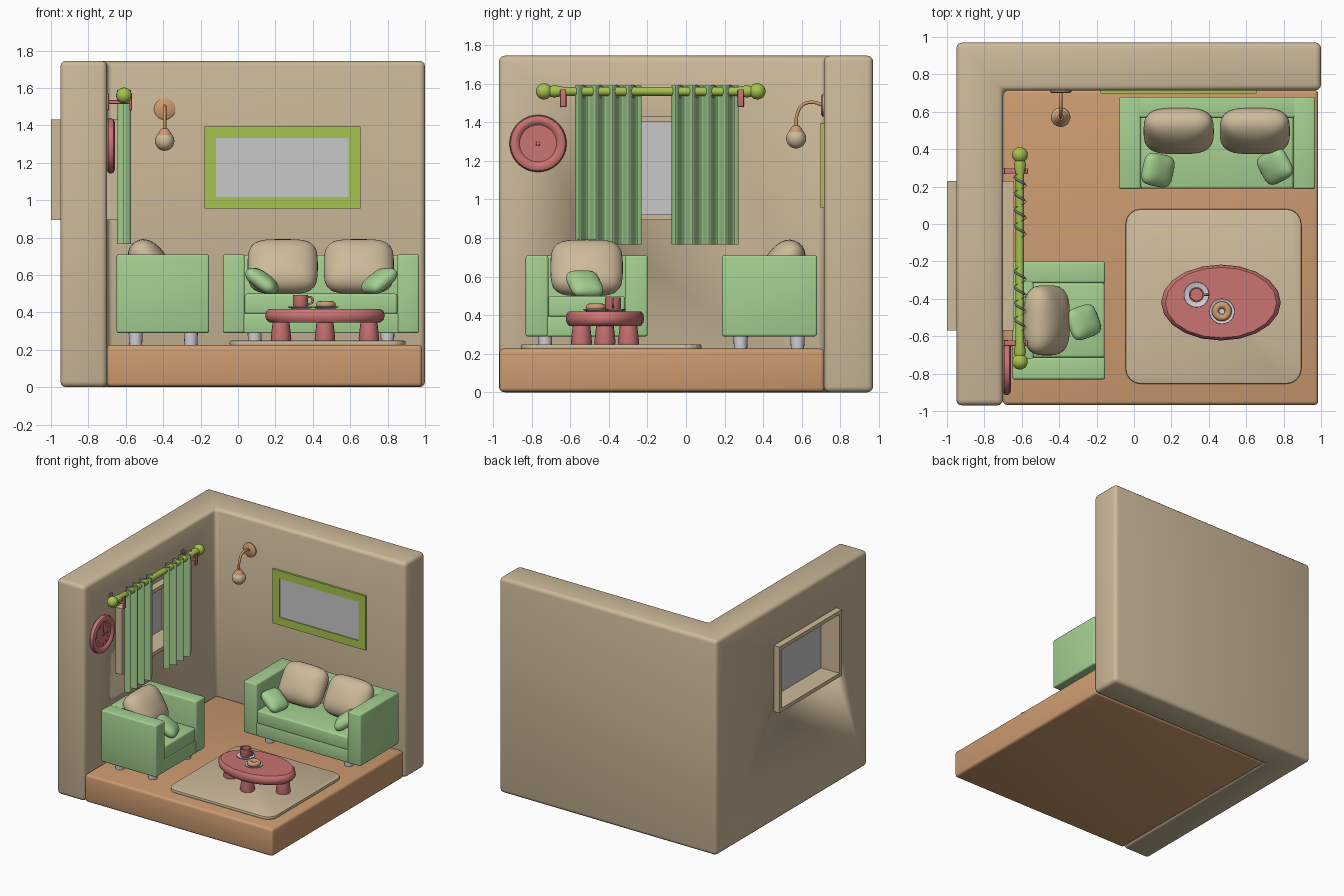
import bpy, bmesh, math
from mathutils import Matrix, Vector

if "Cube" in bpy.data.objects:
    bpy.data.objects.remove(bpy.data.objects["Cube"])

T = Matrix.Translation


def R(deg, axis):
    return Matrix.Rotation(math.radians(deg), 4, axis)


def material(name, rgb):
    m = bpy.data.materials.new(name)
    m.diffuse_color = [((c / 255 + 0.055) / 1.055) ** 2.4 for c in rgb] + [1]
    m.use_nodes = True
    m.node_tree.nodes["Principled BSDF"].inputs["Base Color"].default_value = m.diffuse_color
    return m


BEIGE = material("beige", (205, 186, 154))
WOOD = material("orange wood", (205, 155, 112))
GREEN = material("soft green", (165, 208, 145))
RED = material("dusty red", (203, 115, 115))
LIME = material("lime", (166, 195, 78))
GREY = material("pale grey", (202, 200, 202))
SILVER = material("silver", (208, 208, 214))


def finish(name, bm, mat, M=Matrix()):
    bm.transform(M)
    bmesh.ops.recalc_face_normals(bm, faces=bm.faces)
    me = bpy.data.meshes.new(name)
    bm.to_mesh(me)
    bm.free()
    me.materials.append(mat)
    me.polygons.foreach_set("use_smooth", [True] * len(me.polygons))
    me.set_sharp_from_angle(angle=math.radians(40))
    ob = bpy.data.objects.new(name, me)
    bpy.context.collection.objects.link(ob)
    return ob


def bevel(bm, w, seg=3):
    if w:
        bmesh.ops.bevel(bm, geom=bm.edges[:], offset=w, segments=seg, profile=0.5, affect='EDGES')


def boxes(name, spans, mat, bev=0.0, M=Matrix()):
    """One object from several (low corner, high corner) boxes."""
    bm = bmesh.new()
    for lo, hi in spans:
        lo, hi = Vector(lo), Vector(hi)
        S = Matrix.Diagonal((*(hi - lo), 1))
        bmesh.ops.create_cube(bm, size=1, matrix=T((lo + hi) / 2) @ S)
    bevel(bm, bev)
    return finish(name, bm, mat, M)


def prism(name, pts, z0, z1, mat, bev=0.0, seg=3):
    bm = bmesh.new()
    f = bm.faces.new([bm.verts.new((x, y, z0)) for x, y in pts])
    ext = bmesh.ops.extrude_face_region(bm, geom=[f])
    bmesh.ops.translate(bm, vec=(0, 0, z1 - z0), verts=[v for v in ext["geom"] if isinstance(v, bmesh.types.BMVert)])
    bevel(bm, bev, seg)
    return finish(name, bm, mat)


def lathe(name, prof, mat, M=Matrix(), seg=24):
    bm = bmesh.new()
    vs = [bm.verts.new((r, 0, z)) for r, z in prof]
    es = [bm.edges.new(p) for p in zip(vs, vs[1:])]
    bmesh.ops.spin(bm, geom=vs + es, cent=(0, 0, 0), axis=(0, 0, 1), angle=2 * math.pi, steps=seg)
    bmesh.ops.remove_doubles(bm, verts=bm.verts, dist=1e-5)
    return finish(name, bm, mat, M)


def arc(r, a0, a1, n, cr=0.0, cz=0.0):
    """Arc in the lathe plane, degrees from straight down."""
    out = []
    for i in range(n + 1):
        a = math.radians(a0 + (a1 - a0) * i / n)
        out.append((cr + r * math.sin(a), cz - r * math.cos(a)))
    return out


def tube(name, pts, r, mat):
    cu = bpy.data.curves.new(name, 'CURVE')
    cu.dimensions = '3D'
    cu.bevel_depth, cu.bevel_resolution, cu.use_fill_caps = r, 3, True
    sp = cu.splines.new('BEZIER')
    sp.bezier_points.add(len(pts) - 1)
    for b, p in zip(sp.bezier_points, pts):
        b.co = p
        b.handle_left_type = b.handle_right_type = 'AUTO'
    tmp = bpy.data.objects.new(name + "_path", cu)
    bm = bmesh.new()
    me = bpy.data.meshes.new_from_object(tmp)
    bm.from_mesh(me)
    bpy.data.objects.remove(tmp)
    bpy.data.meshes.remove(me)
    return finish(name, bm, mat)


def pillow(name, w, h, t, mat, M):
    """Puffy square pillow, thin along local z."""
    bm = bmesh.new()
    bmesh.ops.create_cube(bm, size=2)
    bmesh.ops.subdivide_edges(bm, edges=bm.edges[:], cuts=9, use_grid_fill=True)
    for v in bm.verts:
        u = [abs(c) for c in v.co]
        lo, hi = 0.2, 1.0
        for _ in range(24):
            s = (lo + hi) / 2
            val = ((u[0] * s) ** 4 + (u[1] * s) ** 4) ** 0.55 + (u[2] * s) ** 2.2
            lo, hi = (s, hi) if val < 1 else (lo, s)
        v.co = Vector((v.co.x * w, v.co.y * h, v.co.z * t)) * lo / 2
    return finish(name, bm, mat, M)


def ring_boxes(a0, a1, b0, b1, t, place):
    """Four bars of a rectangular frame; place maps (a, b, end) to a point."""
    bars = [(a0, a1, b0, b0 + t), (a0, a1, b1 - t, b1), (a0, a0 + t, b0 + t, b1 - t), (a1 - t, a1, b0 + t, b1 - t)]
    return [(place(p, r, 0), place(q, s, 1)) for p, q, r, s in bars]


# room shell: L-shaped walls with a window hole, and floor slab
walls = prism("walls", [(-0.95, -0.97), (-0.70, -0.97), (-0.70, 0.715), (1.0, 0.715), (1.0, 0.97), (-0.95, 0.97)],
              0, 1.745, BEIGE, 0.03)
cutter = boxes("window_cutter", [((-1.1, -0.56, 0.90), (-0.5, 0.22, 1.42))], BEIGE)
cutter.hide_render = True
mod = walls.modifiers.new("window_hole", 'BOOLEAN')
mod.object, mod.operation, mod.solver = cutter, 'DIFFERENCE', 'EXACT'
bpy.context.view_layer.objects.active = walls
bpy.ops.object.modifier_apply(modifier=mod.name)
bpy.data.objects.remove(cutter)
boxes("floor", [((-0.70, -0.967, 0.003), (0.985, 0.717, 0.226))], WOOD, 0.02)

# window and framed picture
boxes("window_frame", ring_boxes(-0.57, 0.23, 0.893, 1.43, 0.03, lambda a, b, e: ((-1.0, -0.642)[e], a, b)), BEIGE)
boxes("window_pane", [((-0.835, -0.55, 0.91), (-0.82, 0.21, 1.41))], GREY)
boxes("picture_frame", ring_boxes(-0.18, 0.655, 0.955, 1.395, 0.063, lambda a, b, e: (a, (0.698, 0.72)[e], b)), LIME)
boxes("picture_panel", [((-0.13, 0.706, 1.0), (0.6, 0.718, 1.35))], GREY)

# curtain rod with ball ends, brackets
end = arc(0.042, 0, 140, 9, 0, -0.553) + [(0.032, -0.50), (0.023, -0.45)]
lathe("curtain_rod", end + [(r, -z) for r, z in reversed(end)], LIME, T((-0.61, -0.183, 1.56)) @ R(-90, 'X'))
for y in (-0.637, 0.283):
    boxes("rod_bracket", [((-0.705, y - 0.017, 1.48), (-0.69, y + 0.017, 1.57)),
                          ((-0.70, y - 0.014, 1.515), (-0.57, y + 0.014, 1.535)),
                          ((-0.58, y - 0.015, 1.48), (-0.567, y + 0.015, 1.57))], RED, 0.003)

# wavy curtains with eyelets
for y0, y1 in ((-0.575, -0.23), (-0.075, 0.272)):
    bm = bmesh.new()
    n, half = 64, 0.004
    rows = []
    for side in (-half, half):
        for z in (0.765, 1.59):
            rows.append([bm.verts.new((-0.61 + side + 0.033 * math.sin(8 * math.pi * i / n),
                                       y0 + (y1 - y0) * i / n, z)) for i in range(n + 1)])
    a, b, c, d = rows
    for p, q in ((a, b), (c, d), (a, c), (b, d)):
        for i in range(n):
            bm.faces.new((p[i], p[i + 1], q[i + 1], q[i]))
    for i in (0, n):
        bm.faces.new((a[i], b[i], d[i], c[i]))
    finish("curtain", bm, GREEN)
    for k in range(4):
        y = y0 + (y1 - y0) * (k + 0.5) / 4
        lathe("curtain_eyelet", arc(0.006, 0, 360, 8, 0.029), SILVER, T((-0.61, y, 1.56)) @ R(-30, 'Z') @ R(90, 'X'), 20)

# wall clock
CL = T((-0.702, -0.767, 1.29)) @ R(90, 'Y')
lathe("clock", [(0, 0), (0.13, 0), (0.145, 0.01), (0.148, 0.022), (0.142, 0.037), (0.125, 0.045), (0.108, 0.041),
                (0.096, 0.028), (0, 0.028)], RED, CL, 36)
for k in range(12):
    boxes("clock_tick", [((0.066, -0.003, 0.026), (0.086, 0.003, 0.032))], RED, 0, CL @ R(30 * k, 'Z'))
for length, ang in ((0.07, 180), (0.06, 90)):
    boxes("clock_hand", [((-0.01, -0.004, 0.028), (length, 0.004, 0.034))], RED, 0, CL @ R(ang, 'Z'))
lathe("clock_hub", [(0, 0.04), (0.01, 0.038), (0.012, 0.026)], RED, CL, 12)

# wall lamp
LX = -0.392
lathe("lamp_plate", [(0, 0), (0.057, 0), (0.057, 0.01), (0.05, 0.016), (0, 0.018)], WOOD, T((LX, 0.717, 1.487)) @ R(90, 'X'))
tube("lamp_arm", [(LX, 0.71, 1.487), (LX, 0.66, 1.503), (LX, 0.605, 1.49), (LX, 0.576, 1.44), (LX, 0.571, 1.37)], 0.009, WOOD)
lathe("lamp_cap", [(0, 1.385), (0.016, 1.383), (0.028, 1.368), (0.042, 1.345), (0.042, 1.335), (0, 1.335)], WOOD,
      T((LX, 0.571, 0)))
lathe("lamp_globe", arc(0.052, 0, 180, 12), BEIGE, T((LX, 0.571, 1.316)))


# sofa and armchair share one builder, facing local -y
def seat_unit(name, w, d, M, cushions, foot_in):
    hw, hd, arm = w / 2, d / 2, 0.117
    for s in (-1, 1):
        x0, x1 = sorted((s * hw, s * (hw - arm)))
        boxes(name + "_arm", [((x0, -hd, 0.29), (x1, hd, 0.71))], GREEN, 0.012, M)
        for y in (-0.15, 0.145):
            lathe(name + "_foot", [(0, 0.22), (0.034, 0.22), (0.038, 0.30), (0, 0.30)], SILVER,
                  M @ T((s * (hw - foot_in), y, 0)), 16)
    iw = hw - arm
    boxes(name + "_back", [((-iw - 0.02, hd - 0.112, 0.29), (iw + 0.02, hd, 0.708))], GREEN, 0.012, M)
    boxes(name + "_base", [((-iw - 0.01, -hd + 0.004, 0.29), (iw + 0.01, hd - 0.02, 0.395))], GREEN, 0.006, M)
    boxes(name + "_seat", [((-iw, -hd + 0.002, 0.39), (iw, hd - 0.1, 0.5))], GREEN, 0.014, M)
    for x in cushions:
        pillow(name + "_back_cushion", 0.375, 0.315, 0.20, BEIGE, M @ T((x, 0.064, 0.645)) @ R(58, 'X'))


seat_unit("sofa", 1.05, 0.493, T((0.444, 0.433, 0)), (-0.205, 0.202), 0.17)
seat_unit("armchair", 0.632, 0.495, T((-0.402, -0.515, 0)) @ R(90, 'Z'), (0.0,), 0.10)
for p, turn, tilt in (((0.128, 0.288, 0.568), -12, 36), ((0.755, 0.308, 0.568), 28, -36), ((-0.27, -0.525, 0.562), 20, 36)):
    pillow("small_pillow", 0.19, 0.175, 0.095, GREEN, T(p) @ R(turn, 'Z') @ R(tilt, 'Y'))

# rug with rounded corners
rug = []
for k, (cx, cy) in enumerate(((0.815, 0.0), (0.035, 0.0), (0.035, -0.775), (0.815, -0.775))):
    rug += [(cx + 0.08 * math.cos(math.radians(90 * k + 22.5 * j)),
             cy + 0.08 * math.sin(math.radians(90 * k + 22.5 * j))) for j in range(5)]
prism("rug", rug, 0.222, 0.249, BEIGE, 0.008, 2)

# oval coffee table
TC = T((0.465, -0.42, 0))
lathe("table_top", [(0, 0.345), (0.92, 0.345), (0.98, 0.36), (1, 0.382), (0.98, 0.405), (0.93, 0.419), (0, 0.419)], RED,
      TC @ Matrix.Diagonal((0.32, 0.203, 1, 1)), 20)
for x, y in ((-0.235, 0), (0.235, 0), (0, -0.122), (0, 0.122)):
    lathe("table_leg", [(0, 0.247), (0.052, 0.247), (0.055, 0.26), (0.045, 0.35), (0, 0.35)], RED, TC @ T((x, y, 0)), 16)

# crockery and doughnut
for x, y in ((0.334, -0.378), (0.47, -0.467)):
    lathe("saucer", [(0, 0.418), (0.045, 0.418), (0.068, 0.428), (0.067, 0.432), (0.044, 0.424), (0, 0.424)], SILVER,
          T((x, y, 0)))
lathe("mug", [(0, 0.424), (0.034, 0.424), (0.041, 0.44), (0.041, 0.492), (0.034, 0.492), (0.033, 0.46), (0, 0.46)], RED,
      T((0.334, -0.378, 0)))
tube("mug_handle", [(0.37, -0.378, 0.482), (0.394, -0.378, 0.478), (0.397, -0.378, 0.455), (0.37, -0.378, 0.44)], 0.006, RED)
lathe("doughnut", arc(0.019, 0, 360, 12, 0.034), WOOD, T((0.47, -0.467, 0.441)))
